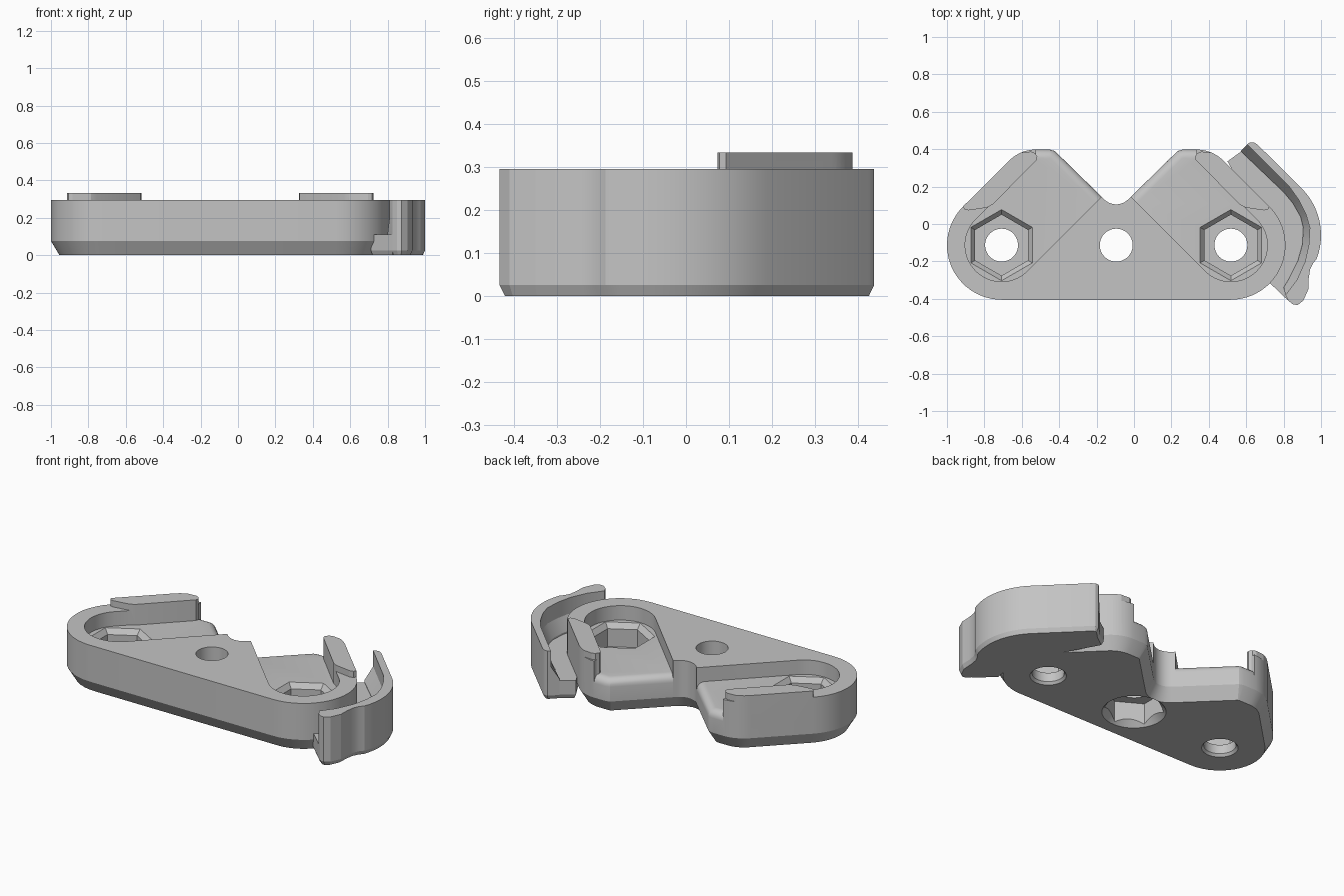
import bpy, bmesh, math
from mathutils import Vector

if "Cube" in bpy.data.objects:
    bpy.data.objects.remove(bpy.data.objects["Cube"])

MID = -0.095          # symmetry line of the body
NUT_X, NUT_Y = 0.613, -0.113
TOP, FLOOR, RAIL_TOP = 0.295, 0.208, 0.333

grey = bpy.data.materials.new("plastic_grey")
grey.use_nodes = True
grey.diffuse_color = (0.55, 0.55, 0.55, 1)
grey.node_tree.nodes["Principled BSDF"].inputs["Base Color"].default_value = (0.55, 0.55, 0.55, 1)


def arc(cx, cy, r, a0, a1, n=16):
    return [(cx + r * math.cos(math.radians(a0 + (a1 - a0) * i / n)),
             cy + r * math.sin(math.radians(a0 + (a1 - a0) * i / n))) for i in range(n + 1)]


def ring(cx, cy, r, n=48, start=0):
    return arc(cx, cy, r, start, start + 360, n)[:-1]


def inset(pts, d):
    """Mitred inset of a counter-clockwise outline."""
    out = []
    for i, p in enumerate(pts):
        a, b, c = Vector(pts[i - 1]), Vector(p), Vector(pts[(i + 1) % len(pts)])
        u, v = (b - a).normalized(), (c - b).normalized()
        n1, n2 = Vector((-u.y, u.x)), Vector((-v.y, v.x))
        m = (n1 + n2) / (1 + n1.dot(n2))
        out.append(tuple(b + m * d))
    return out


def loft(name, layers):
    """Solid through stacked outlines, each given as (z, points)."""
    bm = bmesh.new()
    rows = [[bm.verts.new((x, y, z)) for x, y in pts] for z, pts in layers]
    n = len(rows[0])
    for lo, hi in zip(rows, rows[1:]):
        for i in range(n):
            j = (i + 1) % n
            bm.faces.new((lo[i], lo[j], hi[j], hi[i]))
    bm.faces.new(rows[0][::-1])
    bm.faces.new(rows[-1])
    bmesh.ops.recalc_face_normals(bm, faces=bm.faces)
    me = bpy.data.meshes.new(name)
    bm.to_mesh(me)
    bm.free()
    ob = bpy.data.objects.new(name, me)
    bpy.context.collection.objects.link(ob)
    me.materials.append(grey)
    return ob


def combine(target, tool, operation):
    mod = target.modifiers.new("join", "BOOLEAN")
    mod.operation, mod.solver, mod.object = operation, "EXACT", tool
    bpy.context.view_layer.objects.active = target
    bpy.ops.object.modifier_apply(modifier=mod.name)
    bpy.data.objects.remove(tool)


def side(pts, s):
    """Move symmetric coordinates to the chosen side of the body."""
    moved = [(MID + s * x, y) for x, y in pts]
    return moved if s > 0 else moved[::-1]


# Body outline: right half from the front edge to the notch, then mirrored
end_arc = arc(NUT_X, NUT_Y, 0.292, -90, 45)
arm_arc = arc(0.43, 0.197, 0.201, 45, 90, 10)
half = end_arc + arm_arc + [(0.355, 0.398), (0.328, 0.39)] + arc(0, 0.195, 0.09, -45, -90, 8)
outline = side(half, 1) + side(half[:-1], -1)

# Raised body with a pocket that runs from each nut out through the notch
body = loft("bracket_body", [(0.075, outline), (TOP, outline)])
tip = [(0.1, 0.2), (0.43, 0.2), (0.43, 0.5), (0.1, 0.5)]
for s in (1, -1):
    pocket = arc(NUT_X, NUT_Y, 0.195, -135, 45, 32)
    pocket += [(x - 0.6, y + 0.6) for x, y in (pocket[-1], pocket[0])]
    for cut in (pocket, tip):
        combine(body, loft("pocket", [(0.05, side(cut, s)), (0.5, side(cut, s))]), "DIFFERENCE")

# Lower slab with chamfered underside and rounded floor edges
rounding = [(FLOOR - 0.045 + 0.045 * math.sin(t), inset(outline, 0.045 * (1 - math.cos(t))))
            for t in (math.radians(a) for a in (0, 18, 36, 54, 72, 90))]
combine(body, loft("slab", [(0, inset(outline, 0.045)), (0.075, outline)] + rounding), "UNION")

# Raised rails flush with the outer edge of both arms
rail = ([(0.66, 0.105), (0.69, 0.088), (0.79, 0.073), (0.812, 0.078), end_arc[-1]]
        + arm_arc[:6] + [(0.455, 0.387), (0.434, 0.379), (0.422, 0.36), (0.425, 0.342)])
for s in (1, -1):
    combine(body, loft("rail", [(0.1, side(rail, s)), (RAIL_TOP, side(rail, s))]), "UNION")

# Nut recesses and screw holes
for s in (1, -1):
    cx = MID + s * NUT_X
    combine(body, loft("nut_recess", [(z, ring(cx, NUT_Y, r, 6, 30)) for z, r in
                                      ((0.07, 0.163), (FLOOR - 0.03, 0.163),
                                       (FLOOR, 0.19), (FLOOR + 0.02, 0.19))]), "DIFFERENCE")
    combine(body, loft("screw_hole", [(z, ring(cx, NUT_Y, r)) for z, r in
                                      ((-0.01, 0.108), (0.015, 0.088), (0.4, 0.088))]), "DIFFERENCE")
combine(body, loft("centre_hole", [(z, ring(MID, NUT_Y, 0.088)) for z in (-0.1, 0.4)]), "DIFFERENCE")
combine(body, loft("centre_recess", [(z, ring(MID, NUT_Y, 0.165, 6, 30)) for z in (-0.1, 0.14)]), "DIFFERENCE")
combine(body, loft("centre_countersink", [(z, ring(MID, NUT_Y, r)) for z, r in
                                          ((-0.01, 0.185), (0.04, 0.14))]), "DIFFERENCE")

# Curved clip wall: outer edge, then inner edge at its foot and at its crest
outer = ([(0.825, -0.41), (0.85, -0.43), (0.875, -0.433), (0.905, -0.41),
          (0.932, -0.35), (0.934, -0.29), (0.942, -0.24), (0.957, -0.21)]
         + arc(0.645, -0.06, 0.355, -21, 45, 12) + [(0.66, 0.425), (0.64, 0.437), (0.62, 0.437)])
foot = [(0.57, 0.39), (0.8, 0.17), (0.85, 0.11), (0.89, 0.04), (0.905, -0.02),
        (0.9, -0.11), (0.875, -0.2), (0.83, -0.29), (0.8, -0.34)]
crest = [(0.605, 0.425), (0.83, 0.2), (0.88, 0.13), (0.92, 0.05), (0.94, -0.02),
         (0.935, -0.11), (0.915, -0.2), (0.87, -0.3), (0.81, -0.38)]
clip = loft("clip_wall", [(0, inset(outer + foot, 0.012)), (0.025, outer + foot),
                          (0.12, outer + foot), (0.2, outer + crest), (TOP, outer + crest)])

# Low shelf that ties the clip to the body
shelf = [(0.71, -0.3), (0.825, -0.41), (0.88, -0.36), (0.92, -0.2), (0.95, -0.02),
         (0.9, 0.1), (0.82, 0.2), (0.61, 0.415), (0.5, 0.335), (0.74, -0.1)]
base = loft("clip_shelf", [(0, inset(shelf, 0.01)), (0.025, shelf), (0.11, shelf)])

# Smooth curved walls while keeping edges crisp
for ob in (body, clip, base):
    bpy.ops.object.select_all(action="DESELECT")
    ob.select_set(True)
    bpy.context.view_layer.objects.active = ob
    bpy.ops.object.shade_smooth_by_angle(angle=math.radians(20))
